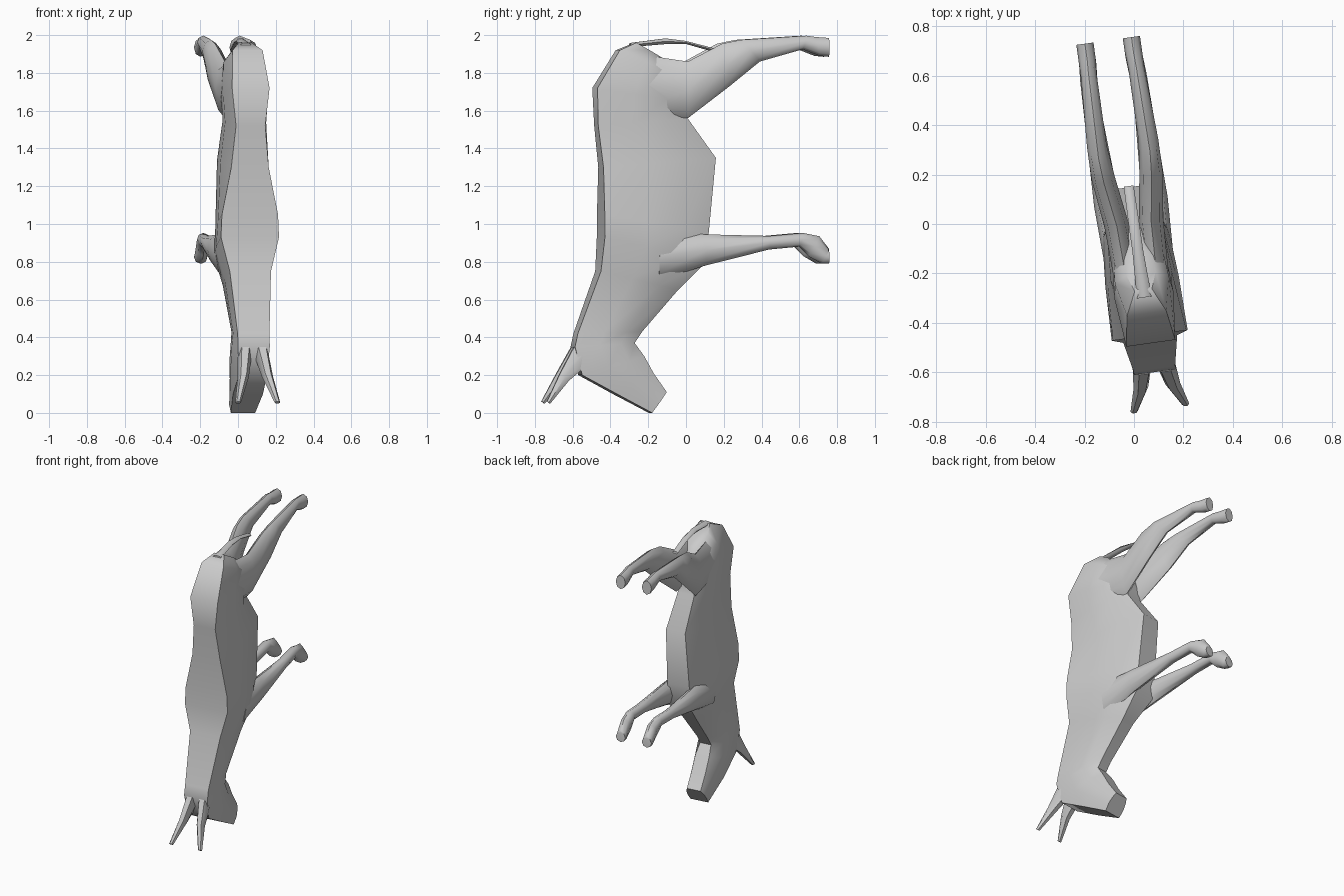
import bpy, bmesh, math
from mathutils import Matrix, Vector

cube = bpy.data.objects.get("Cube")
if cube:
    bpy.data.objects.remove(cube, do_unlink=True)

YAW = Matrix.Rotation(0.14, 4, 'Z')

grey = bpy.data.materials.new("plain_grey")
grey.use_nodes = True
grey.diffuse_color = (0.6, 0.6, 0.6, 1)
grey.node_tree.nodes["Principled BSDF"].inputs["Base Color"].default_value = (0.6, 0.6, 0.6, 1)


def loft(name, rings, mirror=False, angle=55):
    """Skin closed rings of points, cap both ends, optionally mirror in x."""
    bm = bmesh.new()
    for side in ((1, -1) if mirror else (1,)):
        loops = [[bm.verts.new((p[0] * side, p[1], p[2])) for p in r] for r in rings]
        n = len(loops[0])
        for a, b in zip(loops, loops[1:]):
            for i in range(n):
                j = (i + 1) % n
                bm.faces.new((a[i], a[j], b[j], b[i]))
        bm.faces.new(loops[0][::-1])
        bm.faces.new(loops[-1])
    bmesh.ops.recalc_face_normals(bm, faces=bm.faces)
    bm.transform(YAW)
    mesh = bpy.data.meshes.new(name)
    bm.to_mesh(mesh)
    bm.free()
    mesh.materials.append(grey)
    ob = bpy.data.objects.new(name, mesh)
    bpy.context.collection.objects.link(ob)
    bpy.ops.object.select_all(action='DESELECT')
    bpy.context.view_layer.objects.active = ob
    ob.select_set(True)
    bpy.ops.object.shade_smooth_by_angle(angle=math.radians(angle))
    return ob


def body_ring(by, bz, ey, ez, back, mid, belly):
    """Flat-backed section from the back point to the belly point."""
    half = [(back, 0), (mid, 0.4), (mid * 0.9, 0.75), (belly, 1)]
    pts = [(w, by + (ey - by) * t, bz + (ez - bz) * t) for w, t in half]
    return pts + [(-x, y, z) for x, y, z in reversed(pts)]


def leg_ring(y, low, high, inner, outer, tilt=0.0, n=8):
    """Oval section across a leg; tilt pushes the upper side forward."""
    cx, rx = (inner + outer) / 2, (outer - inner) / 2
    cz, rz = (low + high) / 2, (high - low) / 2
    ring = []
    for k in range(n):
        a = math.tau * k / n
        ring.append((cx + rx * math.cos(a), y + tilt * math.sin(a), cz + rz * math.sin(a)))
    return ring


# Head, neck and torso in one skin, from muzzle to rump
torso = [
    (-.19, .00, -.11, .11, .065, .07, .05),
    (-.38, .10, -.18, .21, .08, .085, .05),
    (-.565, .20, -.23, .30, .075, .10, .05),
    (-.605, .35, -.28, .37, .085, .10, .04),
    (-.59, .42, -.24, .43, .085, .09, .04),
    (-.47, .75, -.05, .65, .11, .115, .05),
    (-.455, .93, .10, .80, .155, .15, .08),
    (-.455, 1.05, .11, .95, .15, .14, .08),
    (-.455, 1.30, .15, 1.35, .10, .125, .07),
    (-.48, 1.52, .00, 1.56, .078, .11, .06),
    (-.487, 1.72, .00, 1.64, .10, .12, .04),
    (-.365, 1.92, -.02, 1.76, .08, .11, .03),
    (-.27, 1.96, -.10, 1.86, .035, .06, .02),
]
loft("body", [body_ring(*r) for r in torso])

# Hind legs: thigh, shank and hoof
hind = [
    (-.24, 1.58, 1.90, .01, .11, -.03),
    (0, 1.56, 1.86, .02, .12, 0),
    (.20, 1.73, 1.955, .05, .145, -.02),
    (.33, 1.86, 1.975, .065, .145, -.05),
    (.62, 1.925, 1.997, .065, .13, .01),
    (.69, 1.89, 1.99, .06, .13, -.01),
    (.75, 1.885, 1.985, .06, .13, 0),
]
loft("hind_legs", [leg_ring(*r) for r in hind], mirror=True)

# Front legs: shoulder, forearm and bent hoof
front = [
    (-.16, .70, .96, .02, .14, 0),
    (.09, .78, .945, .045, .15, 0),
    (.43, .865, .937, .065, .14, 0),
    (.60, .88, .953, .065, .135, .01),
    (.67, .83, .935, .06, .13, .03),
    (.73, .79, .87, .06, .13, .02),
    (.75, .79, .86, .06, .13, 0),
]
loft("front_legs", [leg_ring(*r) for r in front], mirror=True)

# Ears: tapering swept cones
ears = []
for y, z, x, rx, r in ((-.56, .31, .045, .04, .07), (-.66, .19, .065, .03, .035), (-.75, .055, .105, .015, .012)):
    across = Vector((0, -.75, .6)).normalized()
    ring = [Vector((x, y, z)) + Vector((rx * math.cos(a), 0, 0)) + across * r * math.sin(a)
            for a in (math.tau * k / 6 for k in range(6))]
    ears.append(ring)
loft("ears", ears, mirror=True)

# Tail: thin arched strap
tail = [(-.30, 1.935, 1.96), (-.11, 1.95, 1.985), (0, 1.952, 1.97), (.155, 1.908, 1.93)]
loft("tail", [leg_ring(y, lo, hi, -w, w, 0, 6)
              for (y, lo, hi), w in zip(tail, (.03, .022, .022, .02))])
